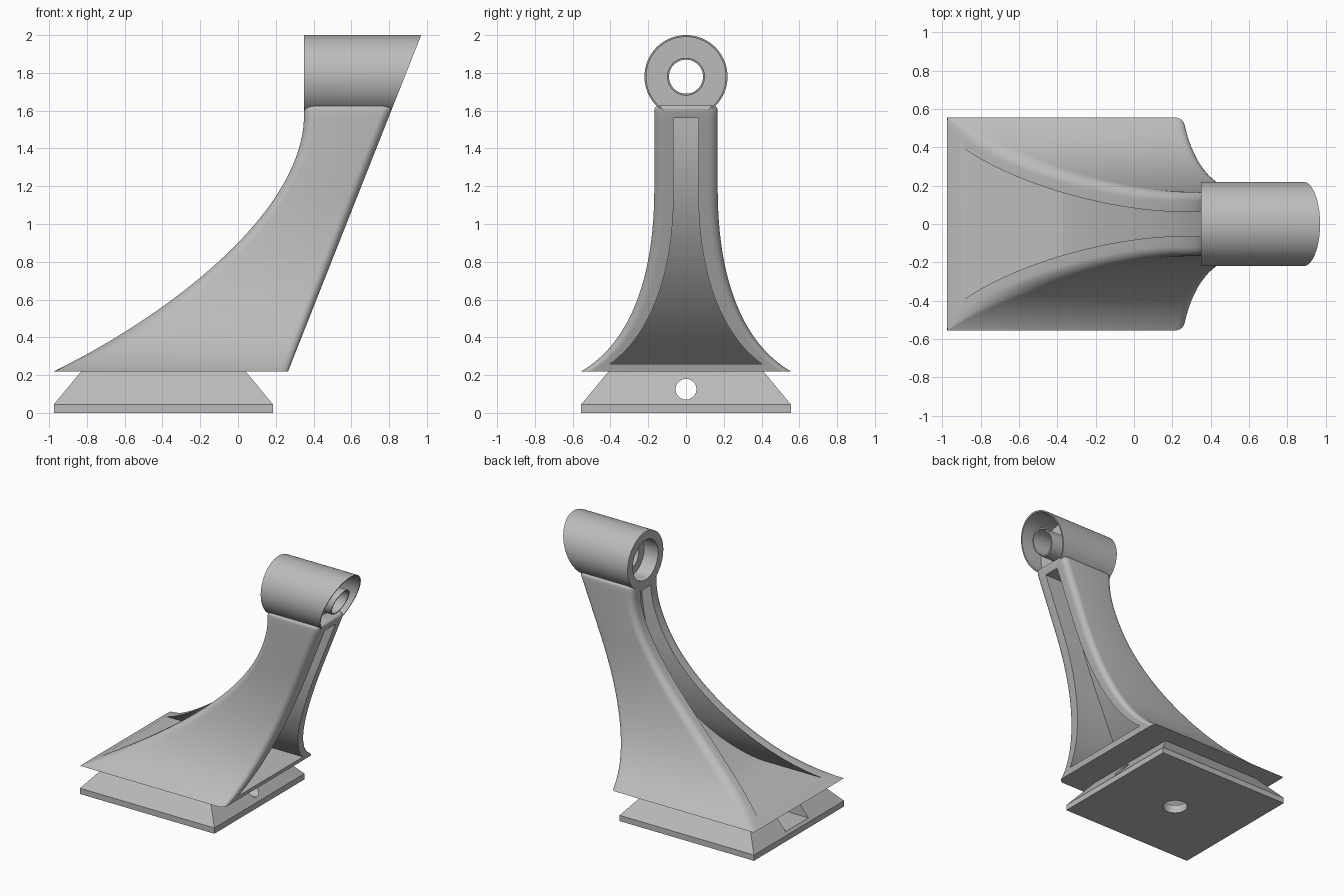
import bpy, bmesh, math
from mathutils import Vector
from mathutils.geometry import interpolate_bezier

cube = bpy.data.objects.get("Cube")
if cube:
    bpy.data.objects.remove(cube, do_unlink=True)

grey = bpy.data.materials.new("plain grey")
grey.use_nodes = True
COLOR = (0.5, 0.5, 0.5, 1)
grey.diffuse_color = COLOR
grey.node_tree.nodes["Principled BSDF"].inputs["Base Color"].default_value = COLOR


def curve(*pts):
    """Function giving the first coordinate of a Bezier at a height."""
    pts = interpolate_bezier(*[Vector((a, 0, z)) for a, z in pts], 80)

    def at(z):
        if z <= pts[0].z:
            return pts[0].x
        for p, q in zip(pts, pts[1:]):
            if z <= q.z:
                return p.x + (q.x - p.x) * (z - p.z) / (q.z - p.z)
        return pts[-1].x
    return at


front_x = curve((-.975, .22), (-.40, .50), (.35, 1.05), (.35, 1.58))
half_width = curve((.555, .22), (.28, .38), (.165, .75), (.168, 1.2))
slot_width = curve((.40, .26), (.18, .42), (.06, .75), (.065, 1.2))
web_x = curve((-.37, .26), (0, .50), (.42, .95), (.43, 1.56))


def slant_x(z):
    return .265 + .396 * (z - .22)


def make(name, rows, closed=False):
    """Skin rows of points; cap the ends or join them into a loop."""
    bm = bmesh.new()
    vs = [[bm.verts.new(p) for p in row] for row in rows]
    n = len(vs[0])
    pairs = list(zip(vs, vs[1:])) + ([(vs[-1], vs[0])] if closed else [])
    for a, b in pairs:
        for i in range(n):
            j = (i + 1) % n
            bm.faces.new((a[i], a[j], b[j], b[i]))
    if not closed:
        bm.faces.new(vs[0])
        bm.faces.new(vs[-1])
    bmesh.ops.recalc_face_normals(bm, faces=bm.faces)
    mesh = bpy.data.meshes.new(name)
    bm.to_mesh(mesh)
    bm.free()
    mesh.materials.append(grey)
    ob = bpy.data.objects.new(name, mesh)
    bpy.context.collection.objects.link(ob)
    return ob


def box_row(z, x0, x1, h):
    return [(x0, -h, z), (x1, -h, z), (x1, h, z), (x0, h, z)]


def round_row(z, x0, x1, h, rx0, rx1, ry):
    """Rectangle with elliptical corners, level at z."""
    row = []
    for k, (sx, sy) in enumerate([(1, 1), (-1, 1), (-1, -1), (1, -1)]):
        rx = rx1 if sx > 0 else rx0
        cx = x1 - rx if sx > 0 else x0 + rx
        for i in range(8):
            a = math.pi / 2 * (k + i / 7)
            row.append((cx + rx * math.cos(a), sy * (h - ry) + ry * math.sin(a), z))
    return row


def lathe(name, profile, center, axis="x", n=64, closed=False):
    """Spin (distance, radius) points about an axis."""
    rows = []
    for d, r in profile:
        row = []
        for i in range(n):
            c, s = r * math.cos(math.tau * i / n), r * math.sin(math.tau * i / n)
            p = Vector((d, c, s)) if axis == "x" else Vector((c, s, d))
            row.append(p + Vector(center))
        rows.append(row)
    return make(name, rows, closed)


def cut(ob, *cutters):
    bpy.context.view_layer.objects.active = ob
    for c in cutters:
        c.hide_render = True
        m = ob.modifiers.new("cut", "BOOLEAN")
        m.operation, m.solver, m.object = "DIFFERENCE", "EXACT", c
        bpy.ops.object.modifier_apply(modifier=m.name)
        bpy.data.objects.remove(c, do_unlink=True)


# Flared arm with rounded edges
BOTTOM, TOP, R = .22, 1.63, .03
levels = [BOTTOM + (TOP - R - BOTTOM) * (i / 48) ** 1.5 for i in range(49)]
levels += [TOP - R + R * math.sin(math.pi / 2 * i / 5) for i in range(1, 6)]
rows = []
for z in levels:
    inset = R - math.sqrt(max(0, R * R - max(0, z - TOP + R) ** 2))
    grow = min(1, .04 + (z - BOTTOM) * 5)
    lean = 1 + 1.2 * max(0, 1 - (z - BOTTOM))
    rows.append(round_row(z, front_x(z) + inset, slant_x(z) - inset,
                          half_width(z) - inset, .05 * grow * lean, .05, .05))
arm = make("arm", rows)

# Hollows on both sides of the curved web
heights = [.26 + 1.3 * (i / 40) ** 1.4 for i in range(41)]
front_hollow = make("front_hollow", [box_row(z, -1.3, web_x(z), slot_width(z)) for z in heights])
back_hollow = make("back_hollow", [box_row(z, web_x(z) + .11, 1.3, slot_width(z)) for z in heights])
cut(arm, front_hollow, back_hollow)

# Head tube: counterbore in front, recess with a thin sleeve behind
head = lathe("head_tube", [(.35, .22), (1.1, .22), (1.1, .21), (.72, .21), (.72, .10),
                           (1.1, .10), (1.1, .09), (.47, .09), (.47, .155), (.35, .155)],
             (0, 0, 1.78), n=80, closed=True)
cut(head, make("slant_cutter", [box_row(z, slant_x(z), 2, 1) for z in (1.2, 2.3)]))

# Foot: plate and tapered block, with pocket and holes
foot = make("foot", [box_row(0, -.975, .185, .555), box_row(.045, -.975, .185, .555),
                     box_row(.22, -.83, .04, .41)])
cut(foot,
    make("pocket", [box_row(z, -1.2, -.3, .14) for z in (.065, .185)]),
    lathe("bolt_hole", [(-.5, .055), (.4, .055)], (0, 0, .125)),
    lathe("bottom_hole", [(-.1, .09), (.12, .09)], (-.395, 0, 0), axis="z"))

# Smooth shading with sharp creases
bpy.ops.object.select_all(action="DESELECT")
for ob in (arm, head, foot):
    ob.select_set(True)
bpy.context.view_layer.objects.active = arm
bpy.ops.object.shade_smooth_by_angle(angle=math.radians(30))
